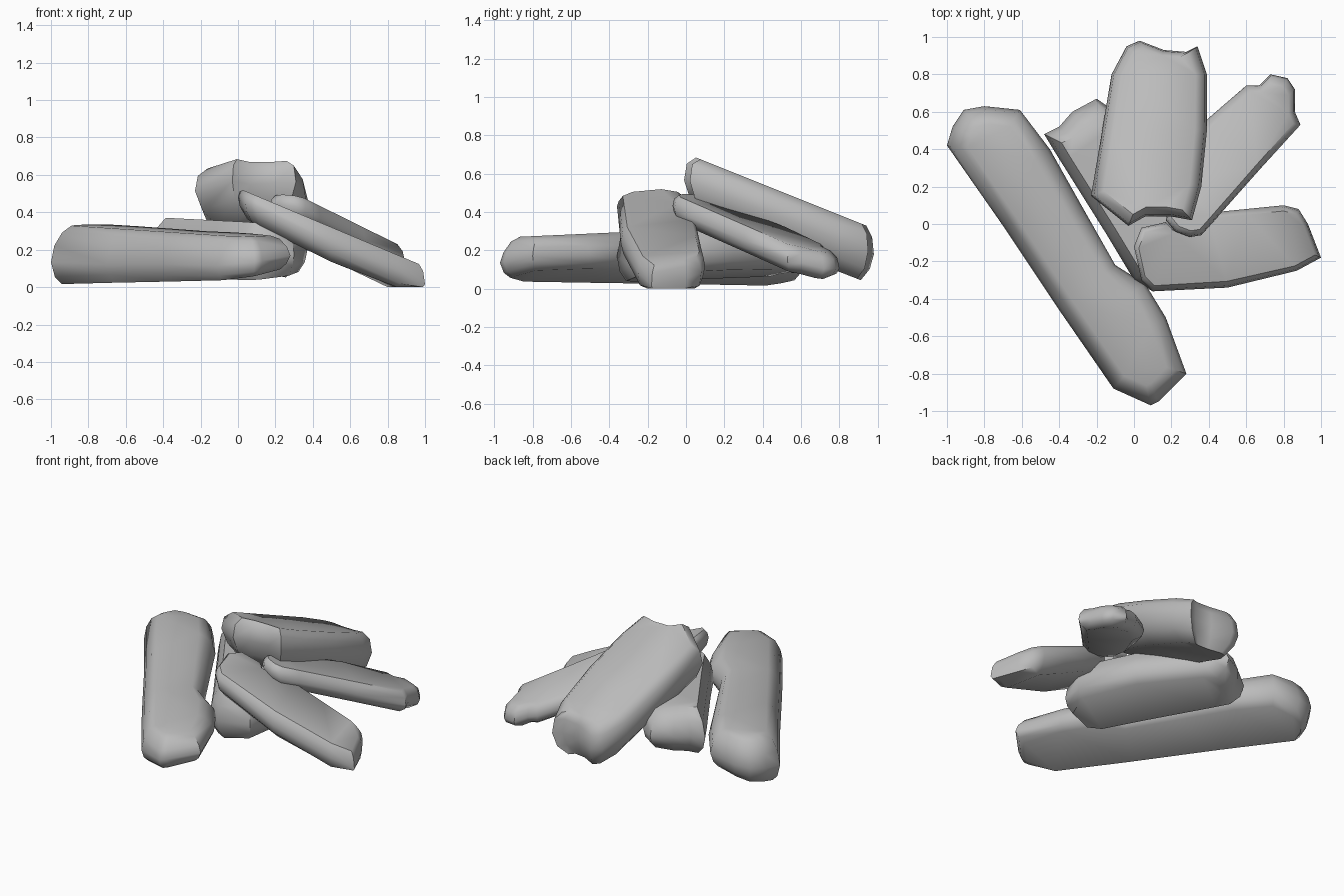
import bpy, bmesh, random
from mathutils import Vector

random.seed(4)
cube = bpy.data.objects.get("Cube")
if cube:
    bpy.data.objects.remove(cube)

grey = bpy.data.materials.new("stone_grey")
grey.use_nodes = True
grey.diffuse_color = (0.5, 0.5, 0.5, 1)
grey.node_tree.nodes["Principled BSDF"].inputs["Base Color"].default_value = (0.5, 0.5, 0.5, 1)


def height(plane, p):
    return plane[0] + plane[1] * p.x + plane[2] * p.y


def stone(name, outline, axis, top, bottom, rings, rough=0.006):
    """Loft a plan outline through rings of (height fraction, scale to the axis),
    between two tilted planes given as (height, x slope, y slope)."""
    bm = bmesh.new()
    a, b = (Vector(p) for p in axis)
    layers = []
    for frac, scale in rings:
        layer = []
        for x, y in outline:
            p = Vector((x, y))
            t = (p - a).dot(b - a) / (b - a).length_squared
            core = a.lerp(b, min(max(t, 0), 1))
            q = core + (p - core) * scale
            z = height(bottom, q) * (1 - frac) + height(top, q) * frac
            if 0 < frac < 1:
                z += random.uniform(-rough, rough)
            layer.append(bm.verts.new((q.x, q.y, max(z, 0))))
        layers.append(layer)
    n = len(outline)
    for low, up in zip(layers, layers[1:]):
        for i in range(n):
            j = (i + 1) % n
            bm.faces.new((low[i], low[j], up[j], up[i]))
    bm.faces.new(layers[0])
    bm.faces.new(layers[-1])
    bmesh.ops.recalc_face_normals(bm, faces=bm.faces)
    bmesh.ops.triangulate(bm, faces=[f for f in bm.faces if len(f.verts) > 4])
    mesh = bpy.data.meshes.new(name)
    bm.to_mesh(mesh)
    bm.free()
    mesh.materials.append(grey)
    obj = bpy.data.objects.new(name, mesh)
    bpy.context.collection.objects.link(obj)
    bpy.ops.object.select_all(action='DESELECT')
    obj.select_set(True)
    bpy.context.view_layer.objects.active = obj
    bpy.ops.object.shade_smooth_by_angle(angle=0.85)


# Long rounded stone lying across the front, its underside tilted
stone("long_stone",
      [(-1, .42), (-.97, .52), (-.91, .61), (-.8, .63), (-.61, .61), (-.45, .4),
       (-.27, .08), (-.1, -.22), (.06, -.32), (.17, -.5), (.28, -.8), (.13, -.95),
       (.09, -.97), (-.11, -.88), (-.4, -.46), (-.7, -.01)],
      [(-.74, .4), (.03, -.72)], (.31, 0, .045), (.135, .17, .1),
      [(0, .78), (.15, .92), (.38, 1), (.65, .93), (.9, .77), (1, .58)])

# Wide stone leaning on the pile at the back
stone("top_stone",
      [(-.23, .15), (-.03, -.01), (.06, .04), (.2, .04), (.31, .02), (.36, .2), (.39, .5),
       (.39, .8), (.34, .95), (.28, .92), (.16, .93), (.03, .98), (-.04, .95),
       (-.12, .8), (-.17, .5)],
      [(.08, .27), (.12, .8)], (.705, 0, -.4), (.4, 0, -.39),
      [(0, .62), (.25, .88), (.55, 1), (.85, .95), (1, .78)])

# Thin slab sloping down to the back
stone("back_slab",
      [(.17, .02), (.22, -.04), (.3, -.07), (.36, -.06), (.44, .03), (.68, .3),
       (.89, .53), (.86, .6), (.86, .72), (.82, .78), (.73, .8), (.67, .74),
       (.6, .74), (.38, .55), (.22, .25)],
      [(.32, .1), (.7, .56)], (.54, -.2, -.26), (.4, -.2, -.27),
      [(0, .7), (.25, .94), (.5, 1), (.8, .95), (1, .8)])

# Broad slab sloping down to the side
stone("side_slab",
      [(0, -.12), (.04, -.02), (.17, .01), (.21, -.03), (.4, .06), (.6, .08), (.8, .1),
       (.88, .08), (.93, 0), (1, -.18), (.87, -.25), (.5, -.34), (.1, -.36), (.04, -.3)],
      [(.16, -.17), (.8, -.09)], (.53, -.42, 0), (.395, -.5, .04),
      [(0, .7), (.3, .94), (.6, 1), (.85, .95), (1, .84)])

# Middle stone carrying the others
stone("under_stone",
      [(-.48, .48), (-.4, .52), (-.33, .6), (-.2, .67), (-.1, .6), (.2, .25), (.37, -.1),
       (.3, -.3), (.1, -.36), (0, -.3), (-.15, -.05), (-.42, .38)],
      [(-.12, .3), (.16, -.14)], (.345, -.1, -.03), (.06, .1, .1),
      [(0, .78), (.2, .94), (.45, 1), (.75, .92), (1, .74)])
